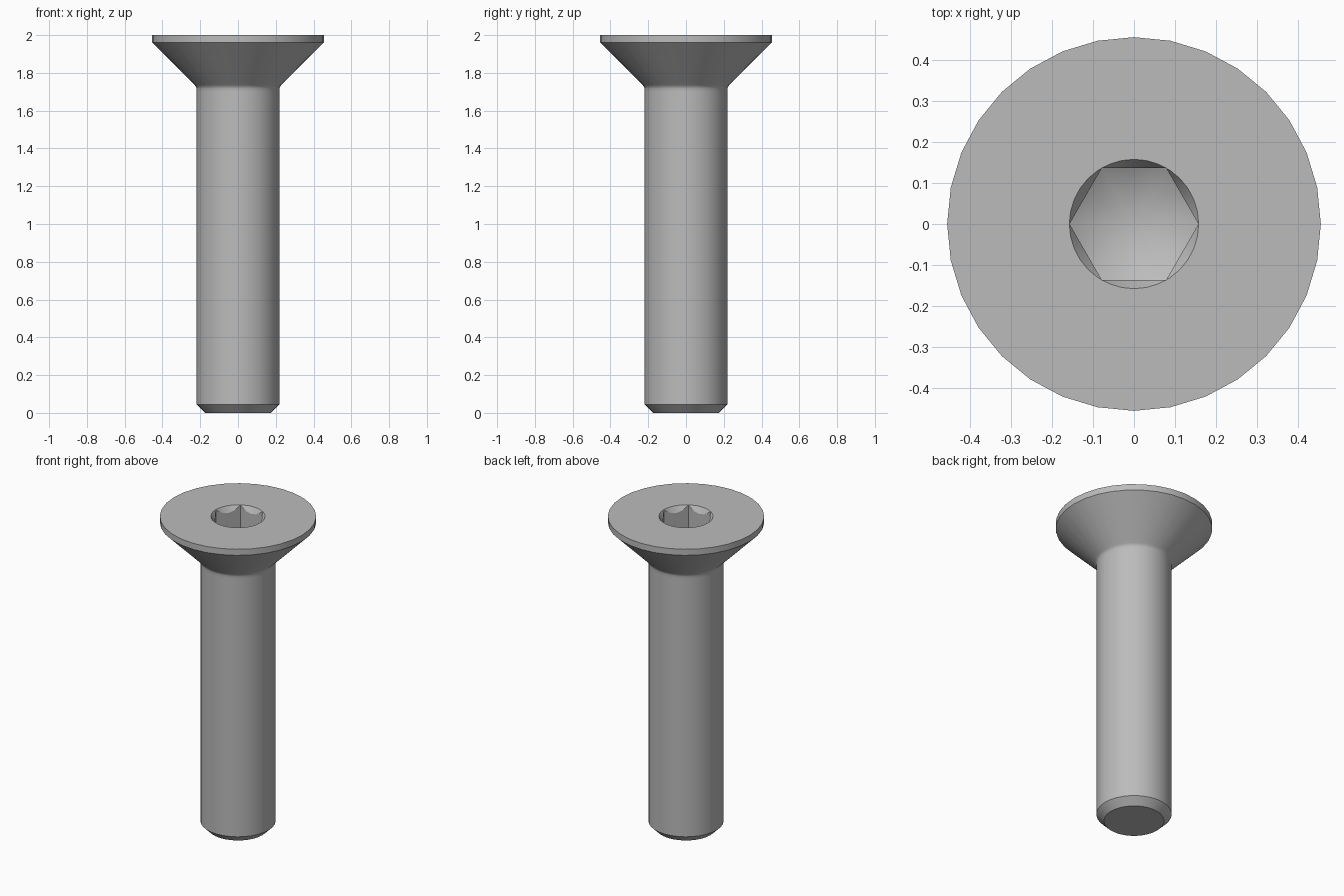
import bpy, bmesh, math

cube = bpy.data.objects.get("Cube")
if cube:
    bpy.data.objects.remove(cube)

SIDES = 32
steel = bpy.data.materials.new("grey_steel")
steel.use_nodes = True
steel.diffuse_color = (0.5, 0.5, 0.5, 1)
steel.node_tree.nodes["Principled BSDF"].inputs["Base Color"].default_value = (0.5, 0.5, 0.5, 1)


def lathe(name, profile, sides=SIDES):
    """Closed solid of revolution from (radius, height) points, bottom to top."""
    bm = bmesh.new()
    rings = []
    for r, z in profile:
        if r == 0:
            rings.append([bm.verts.new((0, 0, z))])
        else:
            angles = [2 * math.pi * i / sides for i in range(sides)]
            rings.append([bm.verts.new((r * math.cos(a), r * math.sin(a), z)) for a in angles])
    for low, high in zip(rings, rings[1:]):
        for i in range(sides):
            j = (i + 1) % sides
            if len(low) == 1:
                bm.faces.new((low[0], high[j], high[i]))
            else:
                bm.faces.new((low[i], low[j], high[j], high[i]))
    if len(rings[0]) > 1:
        bm.faces.new(rings[0][::-1])
    bm.faces.new(rings[-1])
    bmesh.ops.recalc_face_normals(bm, faces=bm.faces)
    mesh = bpy.data.meshes.new(name)
    bm.to_mesh(mesh)
    bm.free()
    mesh.materials.append(steel)
    obj = bpy.data.objects.new(name, mesh)
    bpy.context.collection.objects.link(obj)
    return obj


def boolean(target, tool, operation):
    """Apply the tool to the target, then discard it."""
    mod = target.modifiers.new(operation.lower(), "BOOLEAN")
    mod.operation, mod.object, mod.solver = operation, tool, "EXACT"
    bpy.context.view_layer.objects.active = target
    bpy.ops.object.modifier_apply(modifier=mod.name)
    bpy.data.objects.remove(tool)


# Shank with chamfered tip, small fillet under the countersunk head
bolt = lathe("countersunk_bolt", [
    (0.175, 0), (0.219, 0.044), (0.219, 1.70), (0.219, 1.716), (0.222, 1.727),
    (0.23, 1.736), (0.245, 1.751), (0.455, 1.961), (0.455, 2)])

# Hexagonal socket with a drilled, conical floor
socket = lathe("socket_cutter", [(0.157, 1.6), (0.157, 2.1)], 6)
drill = lathe("drill_point", [(0, 1.745), (0.2, 1.86), (0.2, 2.2)])
boolean(socket, drill, "INTERSECT")
boolean(bolt, socket, "DIFFERENCE")

# Steep round chamfer around the socket mouth
chamfer = lathe("chamfer_cutter", [(0.1, 1.901), (0.1575, 2), (0.1865, 2.05)])
boolean(bolt, chamfer, "DIFFERENCE")

bpy.ops.object.select_all(action="DESELECT")
bolt.select_set(True)
bpy.context.view_layer.objects.active = bolt
bpy.ops.object.shade_smooth_by_angle(angle=math.radians(28))
